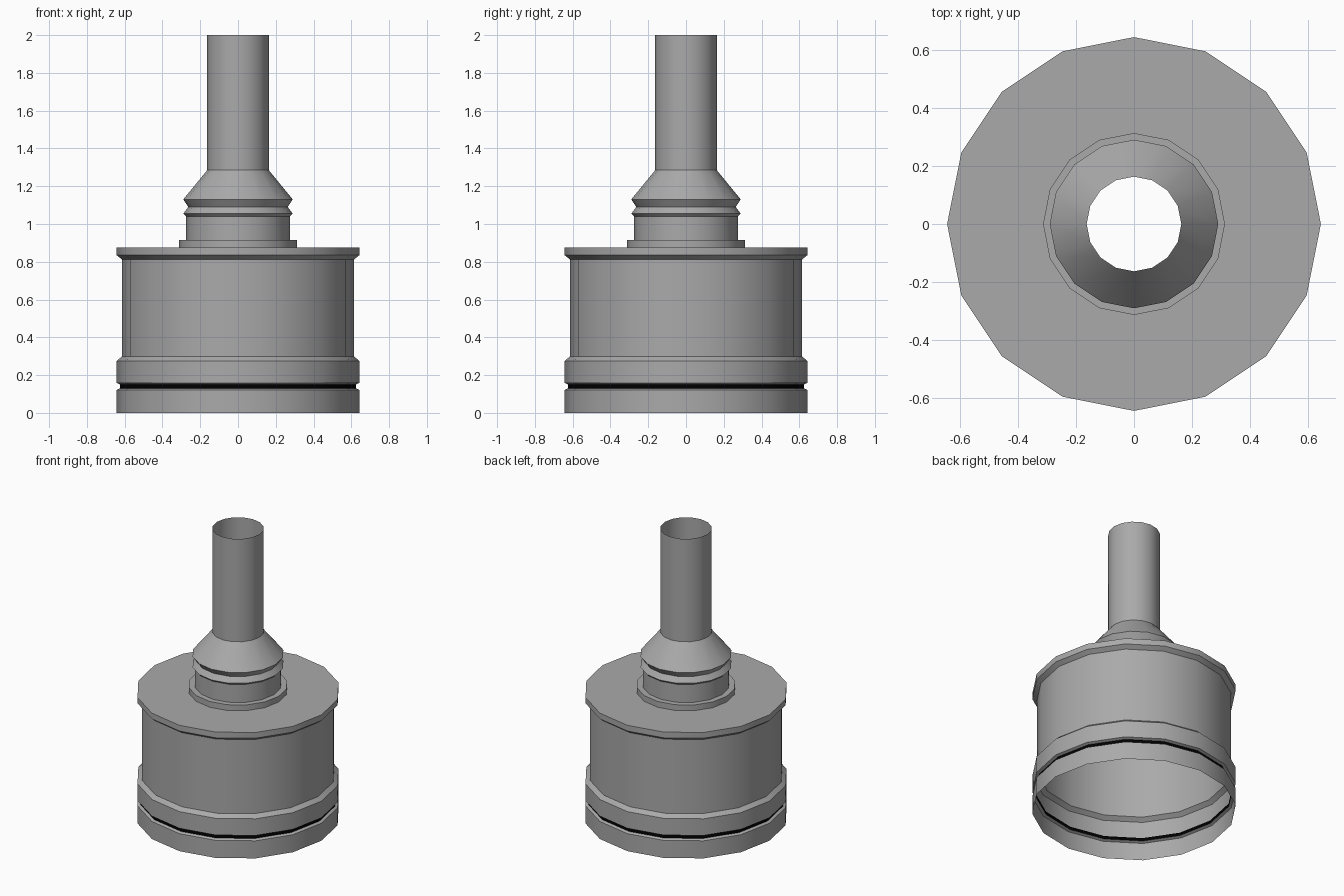
import bpy, bmesh, math

SIDES = 16

cube = bpy.data.objects.get("Cube")
if cube:
    bpy.data.objects.remove(cube, do_unlink=True)


def material(name, rgb):
    mat = bpy.data.materials.new(name)
    mat.use_nodes = True
    color = (*rgb, 1)
    mat.diffuse_color = color
    mat.node_tree.nodes["Principled BSDF"].inputs["Base Color"].default_value = color
    return mat


grey = material("grey metal", (0.4, 0.4, 0.4))
black = material("black seal", (0, 0, 0))


def lathe(name, profile, mat):
    """Open shell turned around z from (radius, height) points."""
    bm = bmesh.new()
    rings = []
    for r, z in profile:
        angles = [2 * math.pi * i / SIDES for i in range(SIDES)]
        rings.append([bm.verts.new((r * math.cos(a), r * math.sin(a), z)) for a in angles])
    for low, high in zip(rings, rings[1:]):
        for i in range(SIDES):
            j = (i + 1) % SIDES
            bm.faces.new((low[i], low[j], high[j], high[i]))
    mesh = bpy.data.meshes.new(name)
    bm.to_mesh(mesh)
    bm.free()
    mesh.materials.append(mat)
    obj = bpy.data.objects.new(name, mesh)
    bpy.context.collection.objects.link(obj)
    bpy.ops.object.select_all(action='DESELECT')
    obj.select_set(True)
    bpy.context.view_layer.objects.active = obj
    bpy.ops.object.shade_smooth_by_angle(angle=math.radians(30))
    return obj


# Base ring, dark seal groove and collar
lathe("base_ring", [(0.643, 0), (0.643, 0.122), (0.625, 0.13)], grey)
lathe("seal_groove", [(0.625, 0.13), (0.625, 0.151)], black)
lathe("lower_collar", [(0.625, 0.151), (0.643, 0.159), (0.643, 0.275), (0.615, 0.298)], grey)

# Main drum with its flanged lid
lathe("drum_wall", [(0.615, 0.298), (0.615, 0.813)], grey)
lathe("lid_flange", [(0.615, 0.813), (0.643, 0.835), (0.643, 0.875), (0.313, 0.875)], grey)

# Neck with a ribbed joint
lathe("neck_ring", [(0.313, 0.875), (0.313, 0.915), (0.275, 0.915)], grey)
lathe("neck", [(0.275, 0.915), (0.275, 1.04)], grey)
lathe("neck_rib", [(0.275, 1.04), (0.29, 1.055), (0.263, 1.09), (0.29, 1.13)], grey)

# Cone and open pipe
lathe("cone", [(0.29, 1.13), (0.163, 1.285)], grey)
lathe("pipe", [(0.163, 1.285), (0.163, 2)], grey)
